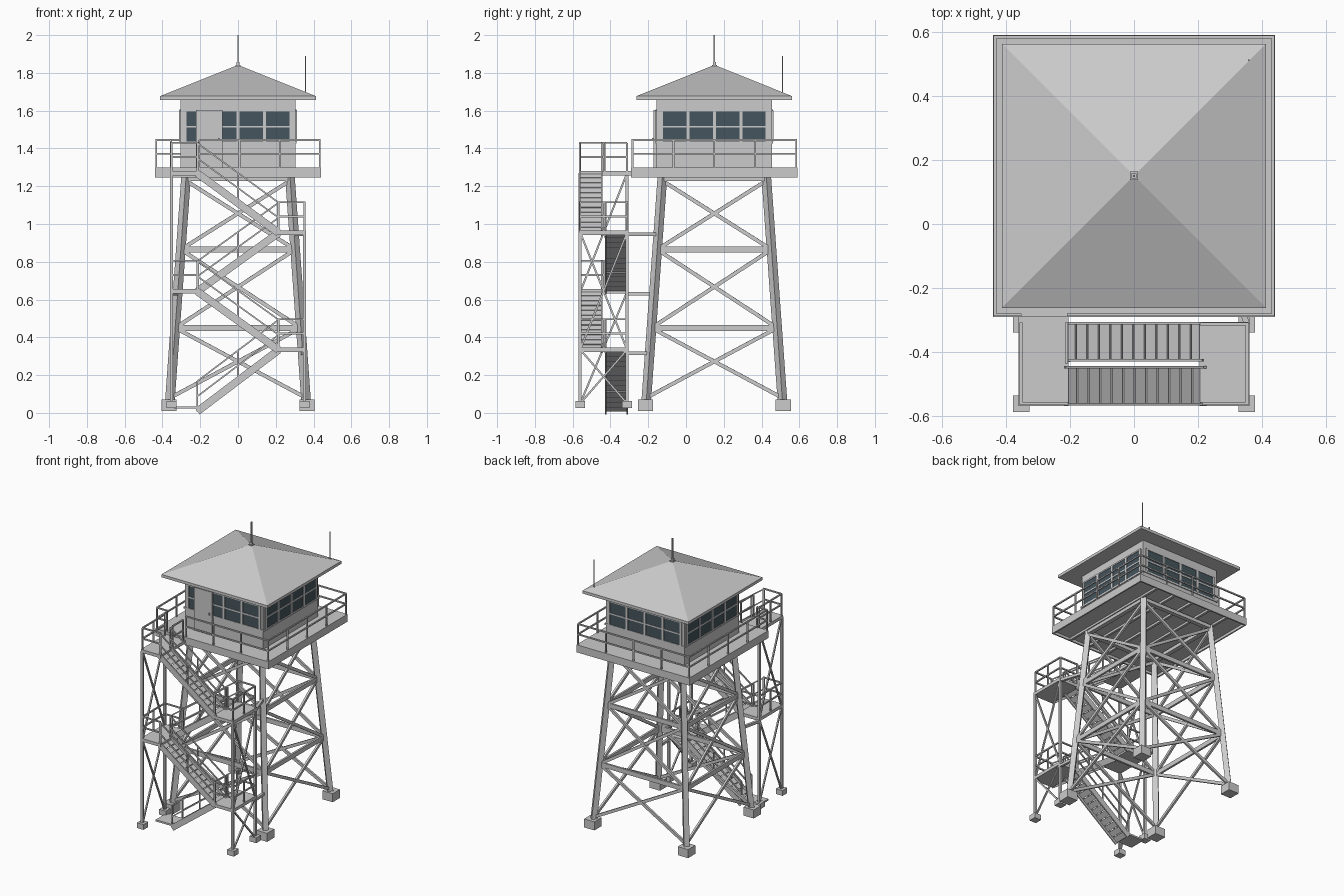
import bpy, bmesh
from math import pi
from mathutils import Vector, Matrix

cube = bpy.data.objects.get("Cube")
if cube:
    bpy.data.objects.remove(cube)


def material(name, color):
    m = bpy.data.materials.new(name)
    m.use_nodes = True
    m.diffuse_color = (*color, 1)
    m.node_tree.nodes["Principled BSDF"].inputs["Base Color"].default_value = (*color, 1)
    return m


GREY = material("painted grey", (0.6, 0.6, 0.6))
GLASS = material("dark window glass", (0.06, 0.09, 0.11))


class Part:
    """One named object gathered from boxes and straight bars."""

    def __init__(self, name, mat=GREY):
        self.name, self.mat, self.bm = name, mat, bmesh.new()

    def box(self, x0, x1, y0, y1, z0, z1):
        size = Matrix.Diagonal((x1 - x0, y1 - y0, z1 - z0, 1))
        mid = Matrix.Translation(((x0 + x1) / 2, (y0 + y1) / 2, (z0 + z1) / 2))
        bmesh.ops.create_cube(self.bm, size=1, matrix=mid @ size)

    def bar(self, p, q, w, h=None):
        # w is the horizontal thickness, h the depth
        p, q = Vector(p), Vector(q)
        d = (q - p).normalized()
        side = d.cross(Vector((0, 0, 1)))
        side = side.normalized() if side.length > 0.01 else Vector((1, 0, 0))
        rot = Matrix((side, d, side.cross(d))).transposed().to_4x4()
        size = Matrix.Diagonal((w, (q - p).length, h or w, 1))
        bmesh.ops.create_cube(self.bm, size=1, matrix=Matrix.Translation((p + q) / 2) @ rot @ size)

    def rail(self, p, q, posts, rise=0.145, w=0.009):
        # guard rail: top bar, middle bar and evenly spaced posts
        p, q = Vector(p), Vector(q)
        up = Vector((0, 0, rise))
        for f in (0.5, 1):
            self.bar(p + up * f, q + up * f, w)
        for i in range(posts):
            b = p.lerp(q, i / (posts - 1))
            self.bar(b, b + up, w)

    def done(self):
        me = bpy.data.meshes.new(self.name)
        self.bm.to_mesh(me)
        self.bm.free()
        me.materials.append(self.mat)
        ob = bpy.data.objects.new(self.name, me)
        bpy.context.collection.objects.link(ob)
        return ob


CY = 0.15          # tower centre in y
DECK = 1.30        # deck walking level
CORNERS = [(-1, -1), (1, -1), (1, 1), (-1, 1)]


def leg(c, z):
    r = 0.365 - 0.09 * z / 1.25
    return Vector((c[0] * r, CY + c[1] * r, z))


# Main tower
footings, legs, braces = Part("footings"), Part("tower_legs"), Part("tower_braces")
for i, c in enumerate(CORNERS):
    n = CORNERS[(i + 1) % 4]
    x, y, _ = leg(c, 0)
    footings.box(x - 0.04, x + 0.04, y - 0.04, y + 0.04, 0.01, 0.07)
    legs.bar(leg(c, 0.05), leg(c, 1.25), 0.036)
    for z in (0.45, 0.865):
        braces.bar(leg(c, z), leg(n, z), 0.014, 0.032)
    braces.bar(leg(c, 1.24), leg(n, 1.24), 0.03, 0.025)
    for z0, z1 in ((0.08, 0.45), (0.45, 0.865), (0.865, 1.23)):
        braces.bar(leg(c, z0), leg(n, z1), 0.014, 0.02)
        braces.bar(leg(n, z0), leg(c, z1), 0.014, 0.02)
legs.done()
braces.done()

# Deck with rim and joists
deck = Part("deck")
deck.box(-0.43, 0.43, CY - 0.43, CY + 0.43, 1.265, DECK)
for s in (-1, 1):
    deck.box(s * 0.435 - 0.005, s * 0.435 + 0.005, CY - 0.44, CY + 0.44, 1.247, DECK)
    deck.box(-0.44, 0.44, CY + s * 0.435 - 0.005, CY + s * 0.435 + 0.005, 1.247, DECK)
for i in range(-2, 3):
    deck.box(i * 0.145 - 0.008, i * 0.145 + 0.008, CY - 0.43, CY + 0.43, 1.25, 1.27)
deck.done()

# Deck railing, open where the top landing arrives
R, F = 0.433, CY - 0.433
railing = Part("deck_railing")
railing.rail((-R, CY + R, DECK), (R, CY + R, DECK), 5)
for s in (-1, 1):
    railing.rail((s * R, F, DECK), (s * R, CY + R, DECK), 5)
railing.rail((-R, F, DECK), (-0.355, F, DECK), 2)
railing.rail((-0.205, F, DECK), (R, F, DECK), 4)
railing.done()

# Cabin walls
W = 0.305
cabin = Part("cabin_walls")
cabin.box(-W, W, CY - W, CY + W, DECK, 1.66)
cabin.box(-W - 0.006, W + 0.006, CY - W - 0.006, CY + W + 0.006, 1.425, 1.437)
cabin.done()

# Window bands: glass plates with bars, repeated on four sides
glass, frames = Part("window_glass", GLASS), Part("window_frames")
for side in range(4):
    turn = Matrix.Translation((0, CY, 0)) @ Matrix.Rotation(side * pi / 2, 4, "Z")
    g, f = Part(""), Part("")
    g.box(-0.28, 0.28, -W - 0.003, -W, 1.437, 1.6)
    for x in (-0.28, -0.14, 0, 0.14, 0.28):
        f.box(x - 0.008, x + 0.008, -W - 0.007, -W, 1.437, 1.6)
    for z in (1.515, 1.6):
        f.box(-0.28, 0.28, -W - 0.006, -W, z - 0.005, z + 0.005)
    for tmp, target in ((g, glass), (f, frames)):
        tmp.bm.transform(turn)
        me = bpy.data.meshes.new("side")
        tmp.bm.to_mesh(me)
        tmp.bm.free()
        target.bm.from_mesh(me)
        bpy.data.meshes.remove(me)
glass.done()
frames.done()

door = Part("door")
door.box(-0.222, -0.083, CY - W - 0.016, CY - W, DECK, 1.603)
door.box(-0.105, -0.097, CY - W - 0.025, CY - W, 1.44, 1.455)
door.done()

# Hip roof with fascia
roof = Part("roof")
E = 0.412
roof.box(-E, E, CY - E, CY + E, 1.657, 1.677)
bmesh.ops.create_cone(roof.bm, cap_ends=True, segments=4, radius1=E * 2 ** 0.5, radius2=0, depth=0.165,
                      matrix=Matrix.Translation((0, CY, 1.7595)) @ Matrix.Rotation(pi / 4, 4, "Z"))
roof.done()

mast = Part("roof_mast")
mast.box(-0.013, 0.013, CY - 0.013, CY + 0.013, 1.825, 1.843)
mast.box(-0.008, 0.008, CY - 0.008, CY + 0.008, 1.84, 1.858)
mast.bar((0, CY, 1.85), (0, CY, 2.0), 0.007)
mast.done()
antenna = Part("corner_antenna")
antenna.bar((0.358, 0.51, 1.68), (0.358, 0.51, 1.89), 0.005)
antenna.done()

# Stair tower posts and side bracing
PX, YF, YB = 0.352, -0.56, -0.312
LEVELS = [0.02, 0.345, 0.655, 0.965, 1.28]
posts, stair_braces = Part("stair_posts"), Part("stair_braces")
for s, breaks in ((-1, (0.05, 0.64, 1.27)), (1, (0.05, 0.335, 0.955))):
    for y in (YF, YB):
        footings.box(s * PX - 0.026, s * PX + 0.026, y - 0.026, y + 0.026, 0.025, 0.062)
        posts.bar((s * PX, y, 0.04), (s * PX, y, breaks[-1]), 0.016)
    for z0, z1 in zip(breaks, breaks[1:]):
        stair_braces.bar((s * PX, YF, z0), (s * PX, YB, z1), 0.01)
        stair_braces.bar((s * PX, YB, z0), (s * PX, YF, z1), 0.01)
# Ties back to the main legs
for s, z in ((1, 0.315), (-1, 0.63), (1, 0.945)):
    stair_braces.bar((s * PX, YB, z), leg((s, -1), z), 0.018)
footings.done()
posts.done()
stair_braces.done()

# Landings alternate right and left
landings, landing_rails = Part("landings"), Part("landing_railings")
for i, z in enumerate(LEVELS[1:]):
    s = 1 if i % 2 == 0 else -1
    top = i == 3
    back = -0.29 if top else -0.305
    x0, x1 = sorted((s * 0.205, s * 0.36))
    landings.box(x0, x1, -0.567, back, z - 0.022, z)
    landing_rails.rail((s * PX, YF, z), (s * PX, YB, z), 3, 0.15)
    landing_rails.rail((s * 0.21, YF, z), (s * PX, YF, z), 2, 0.15)
    if top:
        landing_rails.rail((s * 0.21, -0.43, z), (s * 0.21, YB, z), 2, 0.15)
    else:
        landing_rails.rail((s * 0.21, YB, z), (s * PX, YB, z), 2, 0.15)
landings.box(-0.34, -0.2, -0.43, YB, 0.022, 0.034)
landings.done()
landing_rails.done()

# Stair flights: sloping treads, stringers and handrails
stringers, treads, handrails = Part("stair_stringers"), Part("stair_treads"), Part("stair_handrails")
STEPS = 12
for i, (z0, z1) in enumerate(zip(LEVELS, LEVELS[1:])):
    s = 1 if i % 2 == 0 else -1
    ya, yb = (-0.425, -0.31) if s == 1 else (-0.562, -0.447)
    a, b = Vector((-s * 0.215, 0, z0)), Vector((s * 0.215, 0, z1))
    mid = Vector((0, (ya + yb) / 2, -0.012))
    for k in range(STEPS):
        p, q = a.lerp(b, (k + 0.06) / STEPS), a.lerp(b, (k + 0.94) / STEPS)
        treads.bar(p + mid, q + mid, yb - ya, 0.008)
    for y in (ya, yb):
        off = Vector((0, y, -0.012))
        stringers.bar(a + off, b + off, 0.008, 0.04)
        handrails.rail(a + off, b + off, 3, 0.16, 0.008)
stringers.done()
treads.done()
handrails.done()
